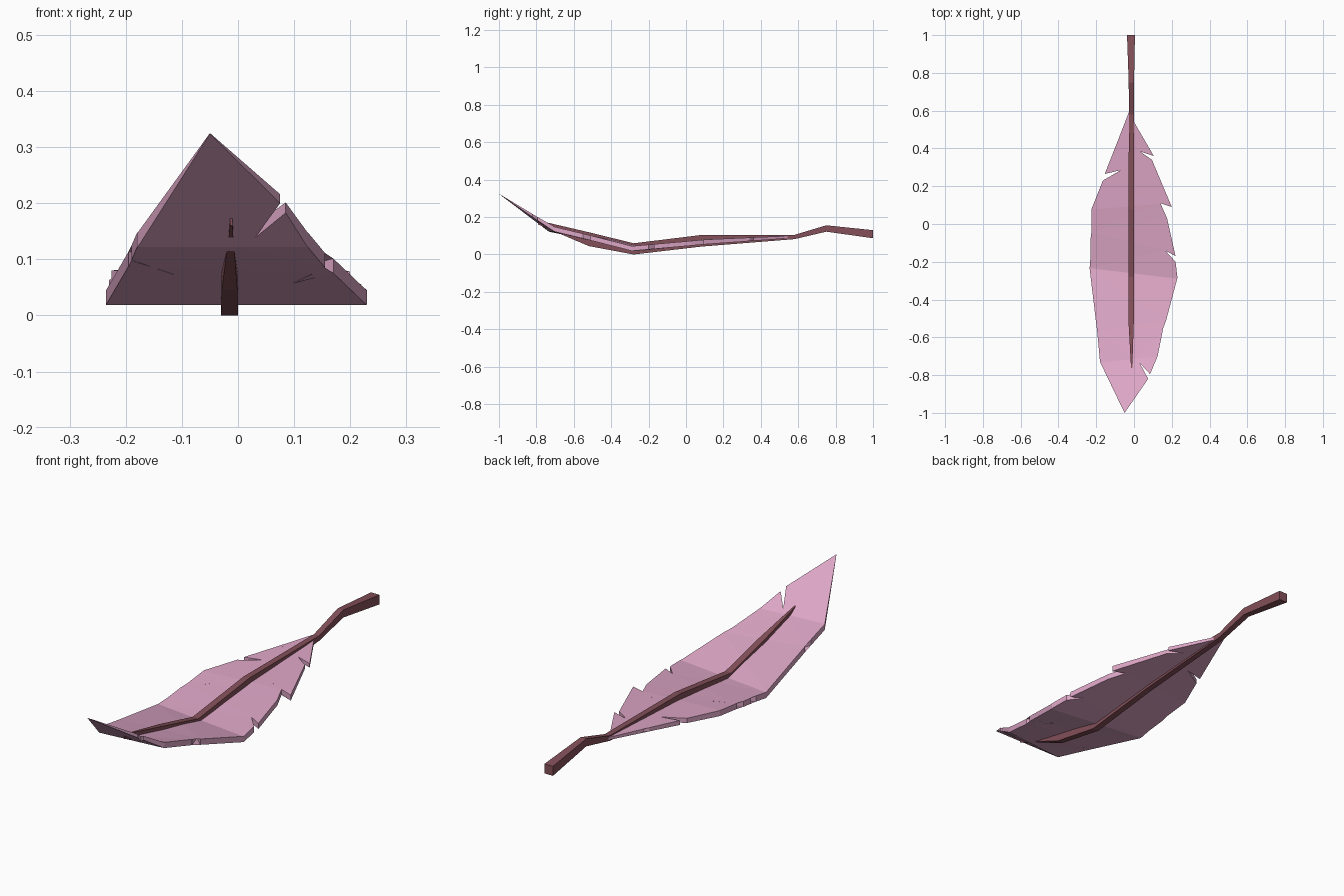
import bpy, bmesh
from mathutils import Vector

if "Cube" in bpy.data.objects:
    bpy.data.objects.remove(bpy.data.objects["Cube"])


def material(name, rgb):
    mat = bpy.data.materials.new(name)
    mat.diffuse_color = (*rgb, 1)
    mat.use_nodes = True
    mat.node_tree.nodes["Principled BSDF"].inputs["Base Color"].default_value = mat.diffuse_color
    return mat


def finish(name, bm, mat):
    bmesh.ops.recalc_face_normals(bm, faces=bm.faces)
    mesh = bpy.data.meshes.new(name)
    bm.to_mesh(mesh)
    bm.free()
    mesh.materials.append(mat)
    obj = bpy.data.objects.new(name, mesh)
    bpy.context.collection.objects.link(obj)
    return obj


# Vane outline with torn notches: left edge root to tip, then right edge tip to root
left = [(-.028, .59), (-.09, .43), (-.03, .46), (-.1, .405), (-.155, .265), (-.07, .285),
        (-.165, .23), (-.225, .08), (-.225, -.04), (-.135, .01), (-.23, -.08), (-.23, -.135),
        (-.175, -.125), (-.23, -.17), (-.235, -.235), (-.195, -.57), (-.115, -.5),
        (-.19, -.62), (-.18, -.73), (-.05, -1)]
right = [(.075, -.82), (.03, -.735), (.085, -.795), (.125, -.7), (.155, -.55), (.1, -.435),
         (.17, -.51), (.23, -.285), (.22, -.2), (.165, -.14), (.22, -.17), (.175, .03),
         (.14, .11), (.04, .15), (.2, .09), (.095, .34), (.03, .385), (.105, .36), (0, .54)]

# Bend stations: y at centre, crease slope across x, top height, thickness
bends = [(-1, 0, .325, .001), (-.715, .1, .148, .026), (-.262, -.12, .045, .026),
         (.095, .08, .08, .025), (.6, 0, .102, .012)]


def bend(x, y):
    for a, b in zip(bends, bends[1:]):
        y0, y1 = a[0] + a[1] * x, b[0] + b[1] * x
        if y <= y1 or b is bends[-1]:
            t = min(max((y - y0) / (y1 - y0), 0), 1)
            return a[2] + t * (b[2] - a[2]), a[3] + t * (b[3] - a[3])


# Vane: flat sheet, creased, bent and thickened downwards
bm = bmesh.new()
bm.faces.new([bm.verts.new((x, y, 0)) for x, y in left + right])
bmesh.ops.triangulate(bm, faces=bm.faces[:])
for y, slope, _, _ in bends[1:-1]:
    bmesh.ops.bisect_plane(bm, geom=bm.verts[:] + bm.edges[:] + bm.faces[:], dist=1e-5,
                           plane_co=(0, y, 0), plane_no=Vector((-slope, 1, 0)).normalized())
bmesh.ops.triangulate(bm, faces=bm.faces[:])
top = bm.verts[:]
new = bmesh.ops.extrude_face_region(bm, geom=bm.faces[:], use_keep_orig=True)["geom"]
bottom = [v for v in new if isinstance(v, bmesh.types.BMVert)]
for v in top:
    v.co.z = bend(v.co.x, v.co.y)[0]
for v in bottom:
    z, thick = bend(v.co.x, v.co.y)
    v.co.z = z - thick
finish("feather_vane", bm, material("pink", (.72, .38, .56)))

# Shaft: square sections (y, centre x, half width, bottom z, top z)
sections = [(1, -.016, .021, .087, .13), (.75, -.014, .014, .122, .156),
            (.58, -.014, .013, .082, .105), (.08, -.015, .014, .042, .104),
            (-.28, -.015, .015, 0, .06), (-.52, -.015, .014, .045, .119),
            (-.79, -.012, .002, .16, .182)]
bm = bmesh.new()
rings = [[bm.verts.new(p) for p in ((x - w, y, lo), (x + w, y, lo), (x + w, y, hi), (x - w, y, hi))]
         for y, x, w, lo, hi in sections]
for a, b in zip(rings, rings[1:]):
    for i in range(4):
        j = (i + 1) % 4
        bm.faces.new((a[i], a[j], b[j], b[i]))
bm.faces.new(rings[0])
bm.faces.new(rings[-1])
finish("feather_shaft", bm, material("maroon", (.23, .08, .1)))
